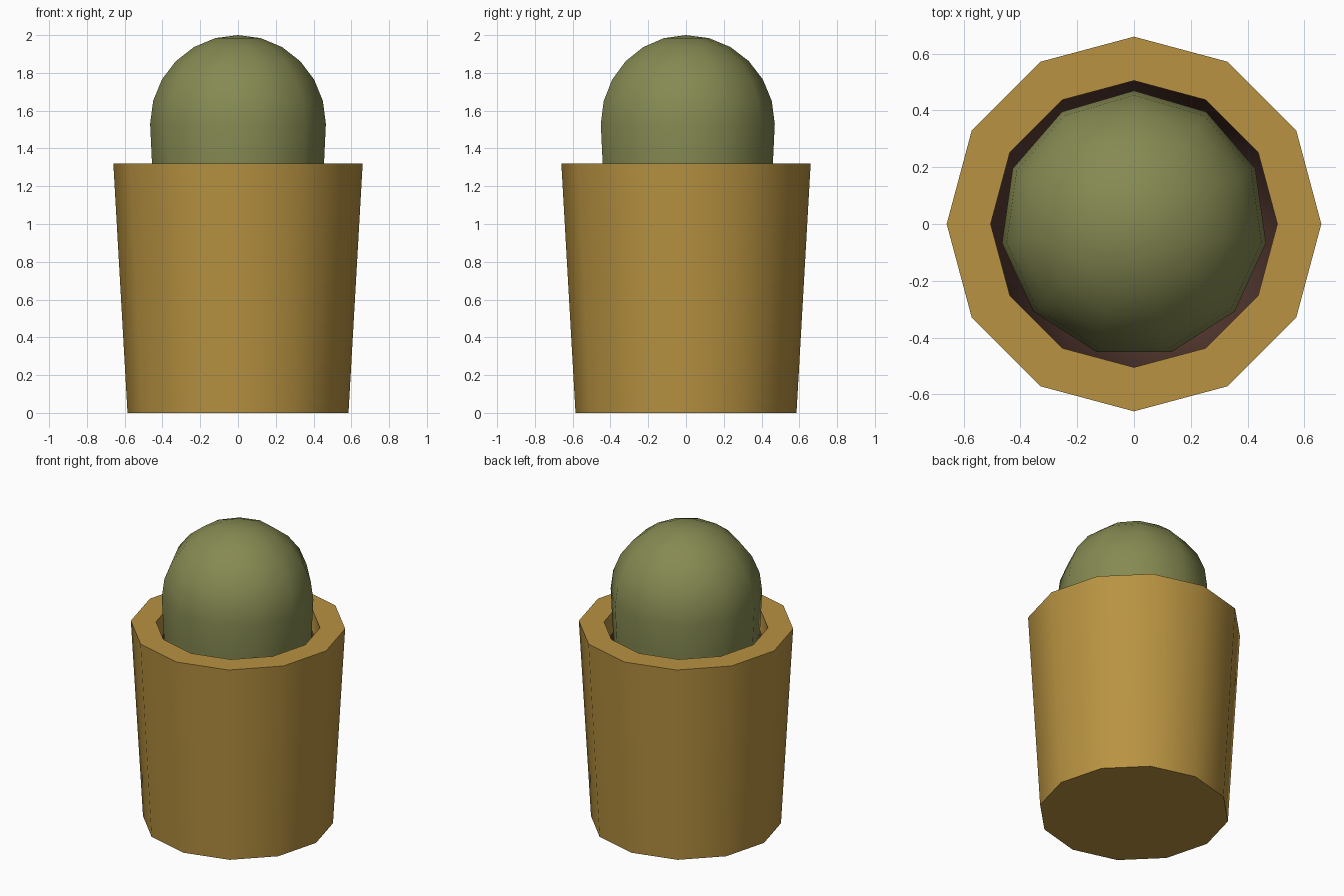
import bpy, bmesh, math

if "Cube" in bpy.data.objects:
    bpy.data.objects.remove(bpy.data.objects["Cube"])


def material(name, rgb):
    m = bpy.data.materials.new(name)
    m.diffuse_color = (*rgb, 1.0)
    m.use_nodes = True
    m.node_tree.nodes["Principled BSDF"].inputs["Base Color"].default_value = m.diffuse_color
    return m


def lathe(name, profile, sides, start, mats, band_mats=None):
    """Spin a (radius, z) profile round z; radius 0 makes a pole."""
    bm = bmesh.new()
    rings = []
    for r, z in profile:
        if r == 0:
            rings.append([bm.verts.new((0, 0, z))] * sides)
        else:
            rings.append([bm.verts.new((r * math.cos(start + math.tau * i / sides),
                                        r * math.sin(start + math.tau * i / sides), z))
                          for i in range(sides)])
    for b, (lo, hi) in enumerate(zip(rings, rings[1:])):
        for i in range(sides):
            j = (i + 1) % sides
            corners = list(dict.fromkeys((lo[i], lo[j], hi[j], hi[i])))
            face = bm.faces.new(corners)
            if band_mats:
                face.material_index = band_mats[b]
    bmesh.ops.recalc_face_normals(bm, faces=bm.faces)
    mesh = bpy.data.meshes.new(name)
    bm.to_mesh(mesh)
    bm.free()
    obj = bpy.data.objects.new(name, mesh)
    bpy.context.collection.objects.link(obj)
    for m in mats:
        mesh.materials.append(m)
    bpy.ops.object.select_all(action='DESELECT')
    obj.select_set(True)
    bpy.context.view_layer.objects.active = obj
    bpy.ops.object.shade_smooth_by_angle(angle=math.radians(40))
    return obj


ochre = material("ochre clay", (0.48, 0.29, 0.053))
green = material("olive green", (0.238, 0.254, 0.084))
soil = material("dark brown soil", (0.102, 0.045, 0.034))

# Twelve-sided pot: base, outer wall, rim, inner lip, then brown inside
lathe("pot",
      [(0, 0), (0.585, 0), (0.66, 1.32), (0.505, 1.32), (0.505, 1.18),
       (0.45, 0.95), (0, 0.95)],
      12, 0, [ochre, soil], [0, 0, 0, 0, 1, 1])

# Eleven-sided plant: slightly tapered stem under a hemispherical dome
R, CZ = 0.47, 1.53
dome = [(R * math.cos(math.radians(a)), CZ + R * math.sin(math.radians(a)))
        for a in range(0, 90, 15)]
lathe("plant", [(0, 0.95), (0.44, 0.95), (0.46, 1.32)] + dome + [(0, CZ + R)],
      11, math.pi / 2, [green])
